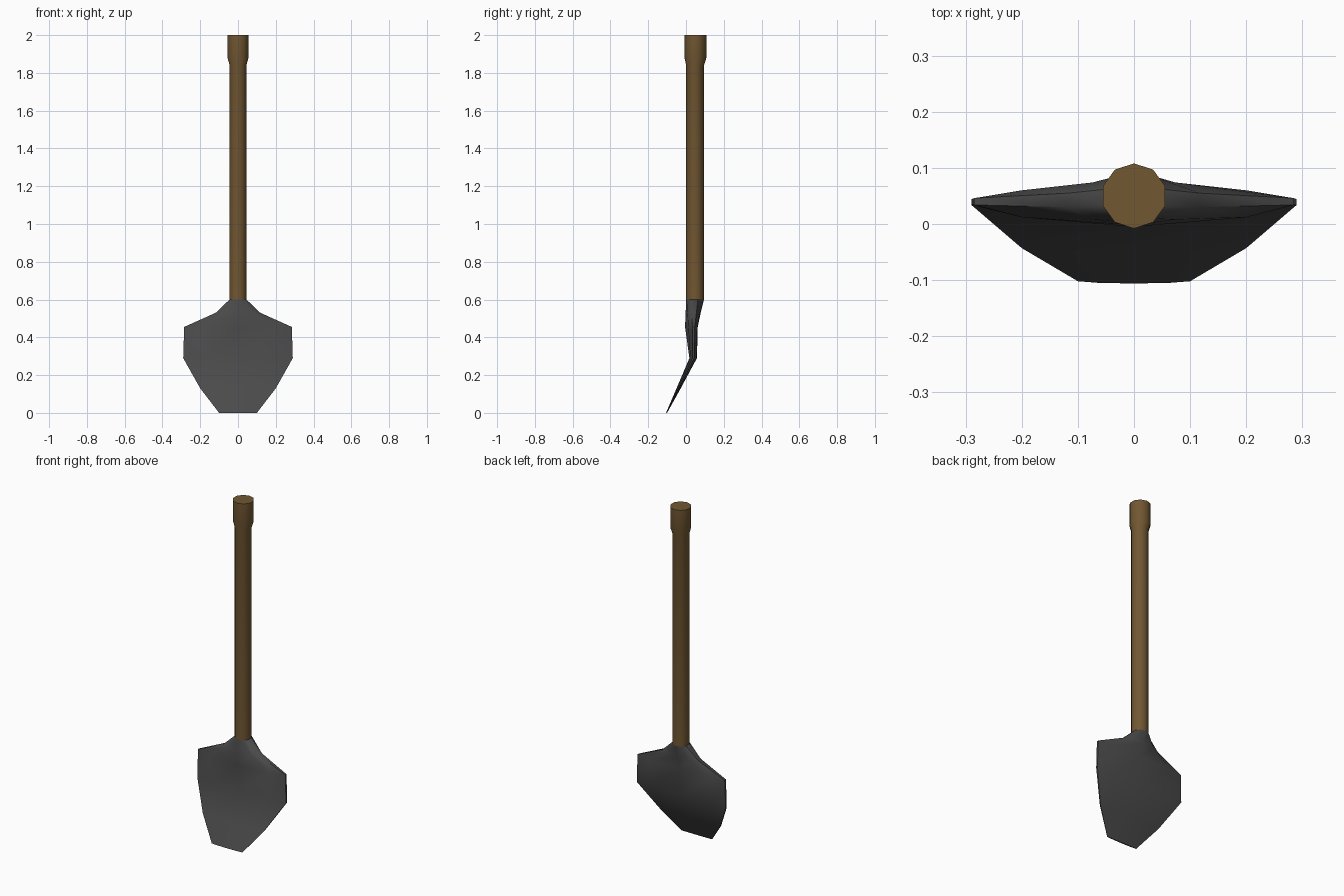
import bpy, bmesh, math

if "Cube" in bpy.data.objects:
    bpy.data.objects.remove(bpy.data.objects["Cube"])


def material(name, color):
    m = bpy.data.materials.new(name)
    m.diffuse_color = (*color, 1)
    m.use_nodes = True
    m.node_tree.nodes["Principled BSDF"].inputs["Base Color"].default_value = m.diffuse_color
    return m


def decagon(z, r, cy):
    return [(r * math.sin(math.radians(36 * i)), cy - r * math.cos(math.radians(36 * i)), z)
            for i in range(10)]


def blade_ring(z, x1, x2, front, back):
    # front / back: y at centre, shoulder and rim
    f0, f1, f2 = front
    b0, b1, b2 = back
    half = [(0, f0), (x1, f1), (x2, f2), (x2, b2), (x1, b1), (0, b0)]
    other = [(-x, y) for x, y in half[4:0:-1]]
    return [(x, y, z) for x, y in half + other]


def loft(name, rings, mat, angle):
    bm = bmesh.new()
    loops = [[bm.verts.new(p) for p in ring] for ring in rings]
    for a, b in zip(loops, loops[1:]):
        for i in range(10):
            j = (i + 1) % 10
            bm.faces.new((a[i], a[j], b[j], b[i]))
    bm.faces.new(loops[0][::-1])
    bm.faces.new(loops[-1])
    bmesh.ops.recalc_face_normals(bm, faces=bm.faces)
    mesh = bpy.data.meshes.new(name)
    bm.to_mesh(mesh)
    bm.free()
    mesh.materials.append(mat)
    ob = bpy.data.objects.new(name, mesh)
    bpy.context.collection.objects.link(ob)
    bpy.ops.object.select_all(action='DESELECT')
    ob.select_set(True)
    bpy.context.view_layer.objects.active = ob
    bpy.ops.object.shade_smooth_by_angle(angle=math.radians(angle))
    return ob


wood = material("brown wood", (0.165, 0.095, 0.032))
iron = material("dark iron", (0.07, 0.07, 0.07))

# Handle with a flared grip at the top
loft("handle", [decagon(0.60, 0.047, 0.048), decagon(1.84, 0.047, 0.048),
                decagon(1.88, 0.058, 0.050), decagon(2.00, 0.058, 0.050)], wood, 40)

# Blade: flattened ten-sided sections from the cutting edge up to the socket
loft("blade", [
    blade_ring(0.00, 0.062, 0.10, (-0.106, -0.105, -0.102), (-0.100, -0.100, -0.101)),
    blade_ring(0.13, 0.130, 0.20, (-0.050, -0.048, -0.043), (-0.028, -0.030, -0.037)),
    blade_ring(0.29, 0.180, 0.29, (0.018, 0.023, 0.034), (0.058, 0.056, 0.044)),
    blade_ring(0.455, 0.200, 0.285, (-0.005, 0.012, 0.034), (0.062, 0.060, 0.046)),
    blade_ring(0.53, 0.074, 0.118, (-0.002, 0.008, 0.030), (0.078, 0.074, 0.055)),
    decagon(0.60, 0.047, 0.048),
], iron, 50)
